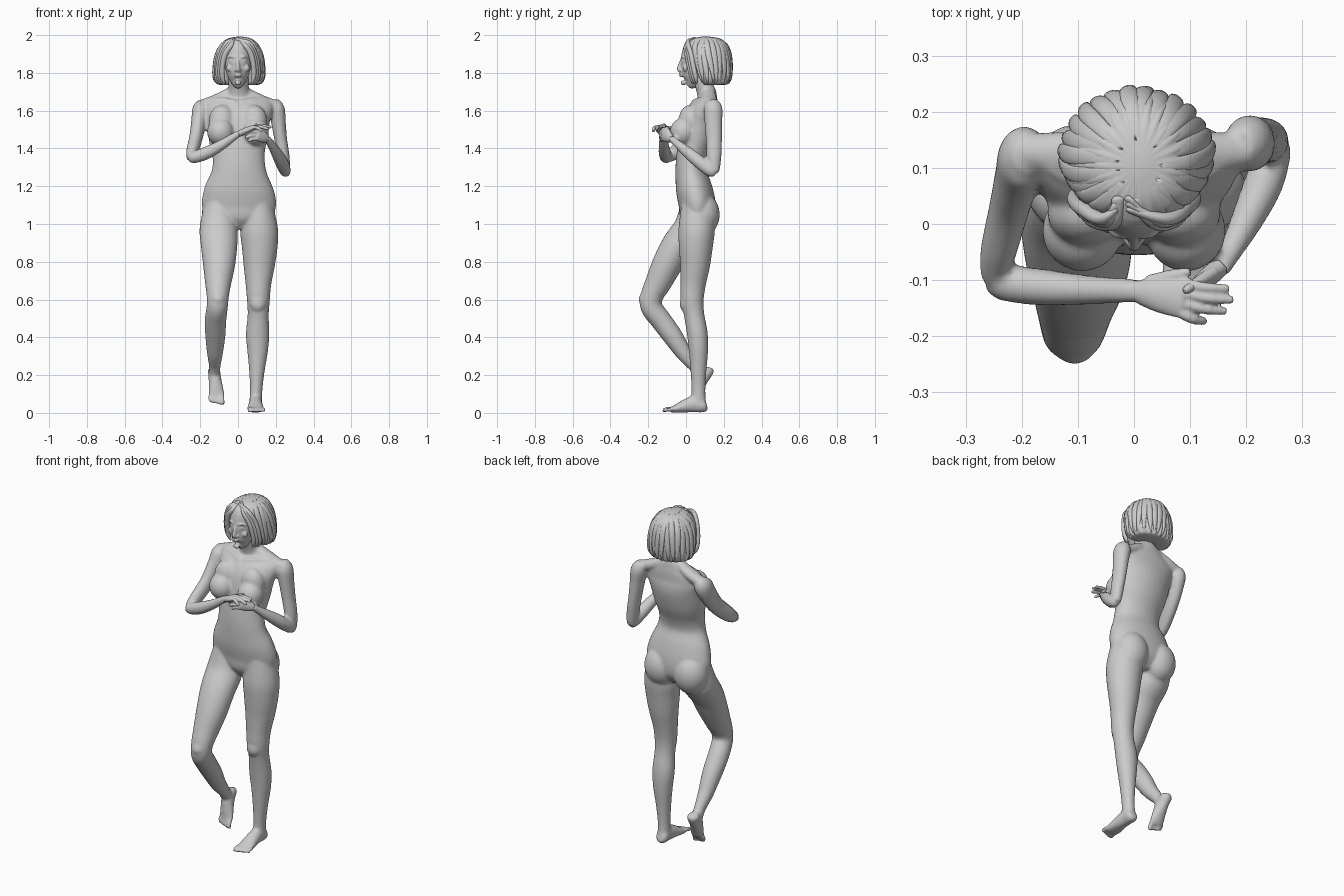
import bpy, bmesh, math
from mathutils import Vector, Matrix

X, Y, Z = Vector((1, 0, 0)), Vector((0, 1, 0)), Vector((0, 0, 1))


def spline(rows, steps=4):
    """Smoothly interpolate rows of numbers (Catmull-Rom)."""
    out, n = [], len(rows)
    for i in range(n - 1):
        p0, p1, p2, p3 = rows[max(i - 1, 0)], rows[i], rows[i + 1], rows[min(i + 2, n - 1)]
        for s in range(steps):
            t = s / steps
            out.append([0.5 * (2 * b + (c - a) * t + (2 * a - 5 * b + 4 * c - d) * t * t
                               + (3 * b - a - 3 * c + d) * t ** 3)
                        for a, b, c, d in zip(p0, p1, p2, p3)])
    return out + [list(rows[-1])]


def skin(bm, rings):
    """Bridge rings of points into a closed tube."""
    rings = [[bm.verts.new(p) for p in r] for r in rings]
    n = len(rings[0])
    for a, b in zip(rings, rings[1:]):
        for i in range(n):
            bm.faces.new((a[i], a[(i + 1) % n], b[(i + 1) % n], b[i]))
    bm.faces.new(rings[0][::-1])
    bm.faces.new(rings[-1])


def loft(bm, rows, ref=X, n=24, m=Matrix()):
    """Rows are x, y, z, half width along ref, half depth."""
    rows = spline(rows)
    pts = [Vector(r[:3]) for r in rows]
    rings = []
    for i, r in enumerate(rows):
        t = (pts[min(i + 1, len(pts) - 1)] - pts[max(i - 1, 0)]).normalized()
        side = (ref - t * ref.dot(t)).normalized()
        up = t.cross(side)
        rings.append([m @ (pts[i] + side * r[3] * math.cos(k * math.tau / n)
                           + up * r[4] * math.sin(k * math.tau / n)) for k in range(n)])
    skin(bm, rings)


def ball(bm, c, r, m=Matrix()):
    bmesh.ops.create_uvsphere(bm, u_segments=20, v_segments=14, radius=1,
                              matrix=m @ Matrix.Translation(c) @ Matrix.Diagonal((*r, 1)))


def finish(name, bm, voxel=0, smooth=0):
    bmesh.ops.recalc_face_normals(bm, faces=bm.faces)
    for f in bm.faces:
        f.smooth = True
    me = bpy.data.meshes.new(name)
    bm.to_mesh(me)
    bm.free()
    ob = bpy.data.objects.new(name, me)
    bpy.context.collection.objects.link(ob)
    if voxel:
        rm = ob.modifiers.new("merge", 'REMESH')
        rm.mode, rm.voxel_size, rm.use_smooth_shade = 'VOXEL', voxel, True
        sm = ob.modifiers.new("soften", 'SMOOTH')
        sm.factor, sm.iterations = 0.5, smooth
    return ob


# Body: torso, limbs and neck merged into one skin
bm = bmesh.new()
loft(bm, [(0, .06, .975, .05, .05), (.003, .06, 1.03, .165, .09), (.005, .06, 1.10, .197, .098),
          (.004, .042, 1.19, .182, .096), (.005, .027, 1.28, .145, .083), (.003, .035, 1.36, .138, .086),
          (0, .058, 1.45, .155, .097), (0, .077, 1.54, .168, .099), (.003, .095, 1.6, .18, .084),
          (.005, .113, 1.645, .175, .058), (.005, .118, 1.68, .105, .045), (.003, .112, 1.71, .06, .045)], n=36)
loft(bm, [(.003, .115, 1.64, .07, .05), (.003, .102, 1.71, .056, .047), (.002, .085, 1.77, .054, .05),
          (0, .08, 1.82, .05, .05)])
for s in (-1, 1):
    ball(bm, (s * .092, -.012, 1.488), (.072, .073, .075))        # bust
    ball(bm, (s * .085, .02, 1.545), (.07, .06, .085))
    ball(bm, (s * .095, .085, 1.05), (.098, .094, .115))          # seat
    loft(bm, [(s * .015, .035, 1.652, .007, .008), (s * .08, .062, 1.662, .008, .009),
              (s * .15, .10, 1.662, .008, .009)], Z, 10)          # collar bone
    loft(bm, [(s * .04, .12, 1.70, .03, .025), (s * .12, .125, 1.655, .04, .03),
              (s * .2, .13, 1.625, .03, .03)], Y)                 # shoulder slope

# Standing leg
loft(bm, [(.105, .06, 1.1, .08, .085), (.112, .056, .97, .1, .096), (.115, .052, .88, .095, .09),
          (.112, .048, .78, .083, .079), (.108, .038, .68, .068, .067), (.108, .033, .6, .061, .061),
          (.107, .043, .52, .056, .054), (.104, .06, .42, .062, .055), (.104, .066, .33, .055, .051),
          (.1, .066, .22, .041, .042), (.096, .066, .12, .033, .037), (.094, .066, .06, .034, .04)])
ball(bm, (.105, -.008, .58), (.04, .025, .045))
# Bent leg
loft(bm, [(-.1, .06, 1.1, .08, .085), (-.103, .025, .98, .1, .09), (-.1, -.045, .89, .097, .083),
          (-.1, -.098, .79, .086, .08), (-.105, -.146, .69, .07, .07), (-.107, -.18, .62, .059, .06),
          (-.11, -.183, .56, .056, .058), (-.119, -.132, .49, .057, .056), (-.12, -.07, .405, .053, .053),
          (-.122, -.01, .315, .042, .043), (-.123, .045, .25, .031, .034), (-.125, .07, .215, .03, .034)])
ball(bm, (-.106, -.212, .6), (.04, .038, .045))


# Foot, in its own frame with the ankle at the origin
def foot(m, s):
    loft(bm, [(0, .045, -.042, .018, .02), (0, .03, -.043, .034, .035), (0, -.02, -.033, .035, .045),
              (0, -.075, -.045, .04, .034), (0, -.12, -.058, .045, .022), (0, -.15, -.064, .043, .014)], X, 24, m)
    for i in range(5):
        x, r = s * (-.03 + .018 * i), (.013 if i == 0 else .0095)
        tip = -.197 + .007 * i + (.004 if i == 0 else 0)
        loft(bm, [(x, -.13, -.06, r, r), (x, (tip - .14) / 2, -.061, r, r), (x, tip + .006, -.069, r, r * .9),
                  (x, tip, -.07, r * .5, r * .5)], X, 10, m)


foot(Matrix.Translation((.093, .066, .08)), 1)
foot(Matrix.Translation((-.127, .07, .225)) @ Matrix.Rotation(math.radians(-6), 4, 'Y')
     @ Matrix.Rotation(math.radians(58), 4, 'X') @ Matrix.Scale(.93, 4), -1)

# Arm folded across the front
loft(bm, [(-.185, .125, 1.645, .03, .035), (-.196, .12, 1.61, .045, .056), (-.208, .085, 1.54, .04, .054),
          (-.222, .03, 1.46, .036, .047), (-.242, -.05, 1.385, .032, .04), (-.25, -.095, 1.352, .024, .028)])
loft(bm, [(-.262, -.1, 1.347, .018, .018), (-.235, -.104, 1.352, .032, .031), (-.17, -.112, 1.375, .033, .034),
          (-.09, -.117, 1.417, .027, .028), (-.01, -.119, 1.47, .022, .019), (.02, -.12, 1.484, .022, .017)], Y)
# Arm with the elbow behind
loft(bm, [(.185, .135, 1.645, .03, .035), (.203, .143, 1.61, .044, .05), (.214, .145, 1.54, .039, .047),
          (.226, .148, 1.45, .034, .043), (.242, .148, 1.35, .032, .039), (.25, .147, 1.275, .026, .03)])
loft(bm, [(.255, .155, 1.262, .016, .016), (.25, .13, 1.28, .03, .031), (.232, .075, 1.325, .035, .035),
          (.205, .015, 1.375, .03, .031), (.17, -.052, 1.43, .021, .021), (.15, -.08, 1.455, .022, .017)])
finish("body", bm, .0075, 6)


# Hands
def hand(name, wrist, knuckle, spread, tips, thumb):
    bm = bmesh.new()
    w, k = Vector(wrist), Vector(knuckle)
    loft(bm, [(*w, .02, .017), (*w.lerp(k, .45), .031, .018), (*k, .036, .013),
              (*w.lerp(k, 1.1), .03, .008)], spread, 20)
    for i, tip in enumerate(tips):
        a, b = k + spread * (i - 1.5) * .018, Vector(tip)
        mid = a.lerp(b, .5) + Vector((0, -.003, .006))
        loft(bm, [(*a, .01, .01), (*mid, .0095, .0095), (*b, .0075, .0075),
                  (*(b + (b - mid) * .12), .004, .004)], spread, 10)
    a, b = w.lerp(k, .25) + spread * .02, Vector(thumb)
    loft(bm, [(*a, .012, .012), (*a.lerp(b, .6), .012, .011), (*b, .007, .007)], spread, 10)
    finish(name, bm, .0035, 3)


hand("right_hand", (.005, -.12, 1.477), (.085, -.132, 1.512), Y,
     [(.125, -.173, 1.492), (.16, -.155, 1.503), (.172, -.135, 1.513), (.165, -.115, 1.515)], (.1, -.085, 1.515))
hand("left_hand", (.155, -.075, 1.45), (.105, -.118, 1.475), Z,
     [(.055, -.13, 1.44), (.042, -.138, 1.458), (.038, -.14, 1.478), (.045, -.14, 1.498)], (.09, -.12, 1.53))

# Head and face
bm = bmesh.new()
loft(bm, [(0, .005, 1.737, .016, .02), (0, .022, 1.752, .036, .046), (0, .037, 1.785, .056, .067),
          (0, .05, 1.825, .067, .079), (0, .056, 1.87, .072, .083), (0, .07, 1.92, .07, .083),
          (0, .09, 1.96, .045, .055)], n=32)
loft(bm, [(0, -.02, 1.876, .009, .008), (0, -.03, 1.845, .009, .011), (0, -.035, 1.82, .013, .014),
          (0, -.028, 1.808, .011, .01)], n=14)
ball(bm, (0, -.014, 1.747), (.018, .014, .013))                   # chin
ball(bm, (0, -.027, 1.793), (.021, .01, .006))                    # lips
ball(bm, (0, -.026, 1.783), (.018, .01, .006))
for s in (-1, 1):
    ball(bm, (s * .012, -.026, 1.813), (.009, .01, .008))         # nostril
    ball(bm, (s * .03, -.012, 1.862), (.014, .009, .007))         # eye
    ball(bm, (s * .04, -.003, 1.825), (.022, .014, .02))          # cheek
    loft(bm, [(s * .012, -.022, 1.88, .005, .006), (s * .032, -.019, 1.886, .005, .006),
              (s * .052, -.002, 1.878, .004, .005)], Z, 10)       # brow
finish("head", bm, .004, 3)

# Hair: bob-shaped shell with grooves, then locks laid over it
HAIR = spline([(.01, .105, 1.992, .015, .02), (.008, .107, 1.982, .06, .07), (.006, .108, 1.955, .092, .106),
               (.005, .109, 1.91, .117, .122), (.005, .117, 1.86, .127, .12), (.005, .124, 1.81, .131, .114),
               (.005, .128, 1.77, .131, .105), (.005, .13, 1.742, .115, .092), (.005, .128, 1.735, .08, .06)], 5)


def hair_point(u, a, lift=0.0):
    """u runs crown to hem, a is the angle from the front."""
    x, y, z, rx, ry = HAIR[min(int(u * len(HAIR)), len(HAIR) - 1)]
    part = .075 * max(0, math.cos(a)) ** 3 * min(1, max(0, (1.93 - z) / .04))
    return Vector((x + (rx + lift) * math.sin(a), y - (ry + lift) * math.cos(a) + part, z))


bm = bmesh.new()
N, L = 144, len(HAIR)
skin(bm, [[hair_point((i + .5) / L, k * math.tau / N,
                      .003 * min(1, i / 8) * math.sin(24 * k * math.tau / N + i * .06)) for k in range(N)]
          for i in range(L)])
finish("hair", bm)

bm = bmesh.new()
for i in range(22):
    a = math.radians(42 + i * 276 / 21)
    sweep = .22 * math.sin(a * 2.3 + i)
    hem = .93 + .04 * math.sin(i * 2.7)
    rows = []
    for j in range(8):
        t = j / 7
        p = hair_point(.06 + (hem - .06) * t, a + sweep * (t - .5), .002 + .002 * math.sin(i * 1.9))
        out = p - Vector((.005, .115, p.z))
        rows.append((p, out, .004 + .014 * math.sin(math.pi * min(t + .12, .97))))
    rings = []
    for p, out, w in rows:
        out.normalize()
        side = Z.cross(out)
        rings.append([p + side * w * math.cos(k * math.tau / 10) + out * .008 * math.sin(k * math.tau / 10)
                      for k in range(10)])
    skin(bm, rings)
# Front sweep from the parting, framing the face
for s in (-1, 1):
    for d in (0, .011, .022):
        loft(bm, [(-.022 + s * .006, .05 - d, 1.984 - d * .5, .006, .012),
                  (s * (.035 + d), .002 + d * .3, 1.95 + d * .4, .012, .014),
                  (s * (.068 + d), .005 + d, 1.9, .014, .015), (s * (.083 + d), .018 + d, 1.83, .013, .014),
                  (s * (.082 + d), .03 + d, 1.775, .012, .013), (s * (.07 + d), .035 + d, 1.742, .004, .004)],
             Y, 12)
locks = finish("hair_locks", bm)
sub = locks.modifiers.new("round", 'SUBSURF')
sub.levels = sub.render_levels = 1
